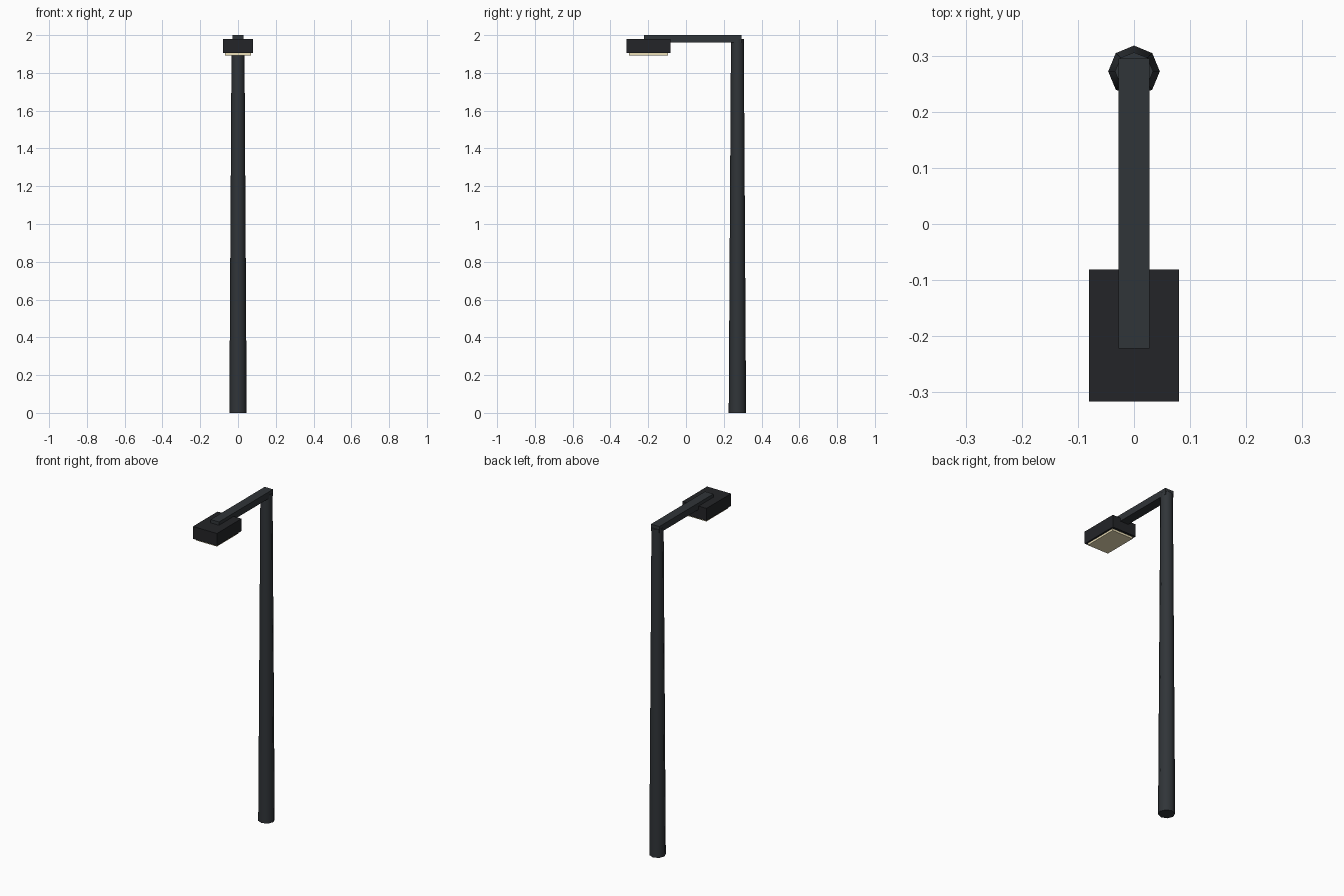
import bpy, math

if "Cube" in bpy.data.objects:
    bpy.data.objects.remove(bpy.data.objects["Cube"])


def material(name, rgb):
    m = bpy.data.materials.new(name)
    m.diffuse_color = (*rgb, 1)
    m.use_nodes = True
    m.node_tree.nodes["Principled BSDF"].inputs["Base Color"].default_value = m.diffuse_color
    return m


def box(name, lo, hi, mat):
    bpy.ops.mesh.primitive_cube_add(
        size=1, location=[(a + b) / 2 for a, b in zip(lo, hi)])
    ob = bpy.context.object
    ob.name = name
    ob.scale = [b - a for a, b in zip(lo, hi)]
    bpy.ops.object.transform_apply(location=False, rotation=False, scale=True)
    ob.data.materials.append(mat)
    return ob


metal = material("dark_metal", (0.03, 0.035, 0.04))
housing = material("black_metal", (0.017, 0.018, 0.021))
glow = material("warm_glass", (0.85, 0.75, 0.48))

# Tapered eight-sided pole
POLE_TOP = 1.98
bpy.ops.mesh.primitive_cone_add(
    vertices=8, radius1=0.046, radius2=0.034, depth=POLE_TOP,
    location=(0, 0.272, POLE_TOP / 2))
pole = bpy.context.object
pole.name = "pole"
pole.data.materials.append(metal)
bpy.ops.object.shade_smooth_by_angle(angle=math.radians(50))

# Horizontal arm reaching to the front
box("arm", (-0.028, -0.222, 1.96), (0.028, 0.295, 2.0), metal)

# Lamp head with an inset light panel underneath
box("lamp_housing", (-0.08, -0.316, 1.905), (0.08, -0.081, 1.98), housing)
box("light_panel", (-0.07, -0.302, 1.893), (0.07, -0.095, 1.91), glow)
